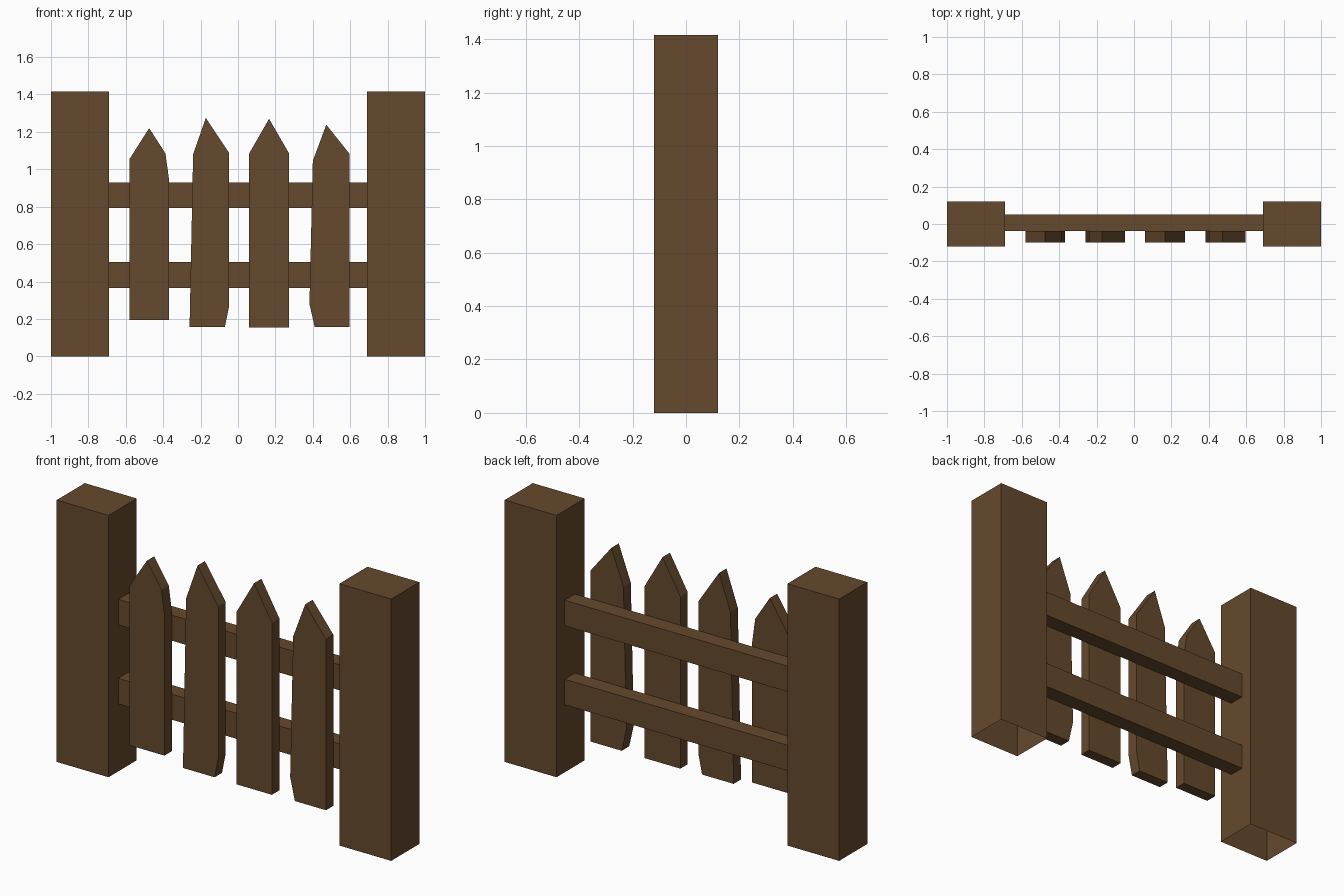
import bpy, bmesh

if "Cube" in bpy.data.objects:
    bpy.data.objects.remove(bpy.data.objects["Cube"])

wood = bpy.data.materials.new("brown wood")
wood.diffuse_color = (0.130, 0.067, 0.026, 1.0)
wood.use_nodes = True
wood.node_tree.nodes["Principled BSDF"].inputs["Base Color"].default_value = wood.diffuse_color


def finish(bm, name):
    bmesh.ops.recalc_face_normals(bm, faces=bm.faces)
    mesh = bpy.data.meshes.new(name)
    bm.to_mesh(mesh)
    bm.free()
    mesh.materials.append(wood)
    obj = bpy.data.objects.new(name, mesh)
    bpy.context.collection.objects.link(obj)
    return obj


def box(name, lo, hi, drop=None):
    """Box between two corners; faces chosen by drop(normal) are left open."""
    bm = bmesh.new()
    bmesh.ops.create_cube(bm, size=1)
    if drop:
        bm.normal_update()
        gone = [f for f in bm.faces if drop(f.normal)]
        bmesh.ops.delete(bm, geom=gone, context='FACES_ONLY')
    for v in bm.verts:
        v.co = [(a + b) / 2 + c * (b - a) for a, b, c in zip(lo, hi, v.co)]
    return finish(bm, name)


def picket(name, outline, y0=-0.10, y1=-0.037):
    """Board cut to an x-z outline and given thickness along y."""
    bm = bmesh.new()
    face = bm.faces.new([bm.verts.new((x, y0, z)) for x, z in outline])
    ext = bmesh.ops.extrude_face_region(bm, geom=[face], use_keep_orig=True)
    for v in ext["geom"]:
        if isinstance(v, bmesh.types.BMVert):
            v.co.y = y1
    return finish(bm, name)


# Posts, open underneath
for side, x0, x1 in (("left", -1.0, -0.69), ("right", 0.69, 1.0)):
    box(side + "_post", (x0, -0.12, 0), (x1, 0.12, 1.415), lambda n: n.z < -0.5)

# Rails between the posts
for level, z0, z1 in (("lower", 0.365, 0.503), ("upper", 0.792, 0.93)):
    box(level + "_rail", (-0.69, -0.037, z0), (0.69, 0.05, z1))

# Uneven pointed pickets
outlines = [
    [(-0.58, 0.195), (-0.37, 0.195), (-0.37, 0.955), (-0.388, 1.085),
     (-0.475, 1.22), (-0.58, 1.055)],
    [(-0.259, 0.158), (-0.07, 0.158), (-0.048, 0.265), (-0.048, 1.088),
     (-0.172, 1.275), (-0.24, 1.08)],
    [(0.06, 0.155), (0.273, 0.155), (0.273, 1.085), (0.166, 1.27), (0.06, 1.085)],
    [(0.41, 0.158), (0.596, 0.158), (0.596, 1.083), (0.472, 1.238),
     (0.4, 1.045), (0.382, 0.28)],
]
for i, outline in enumerate(outlines, 1):
    picket(f"picket_{i}", outline)
